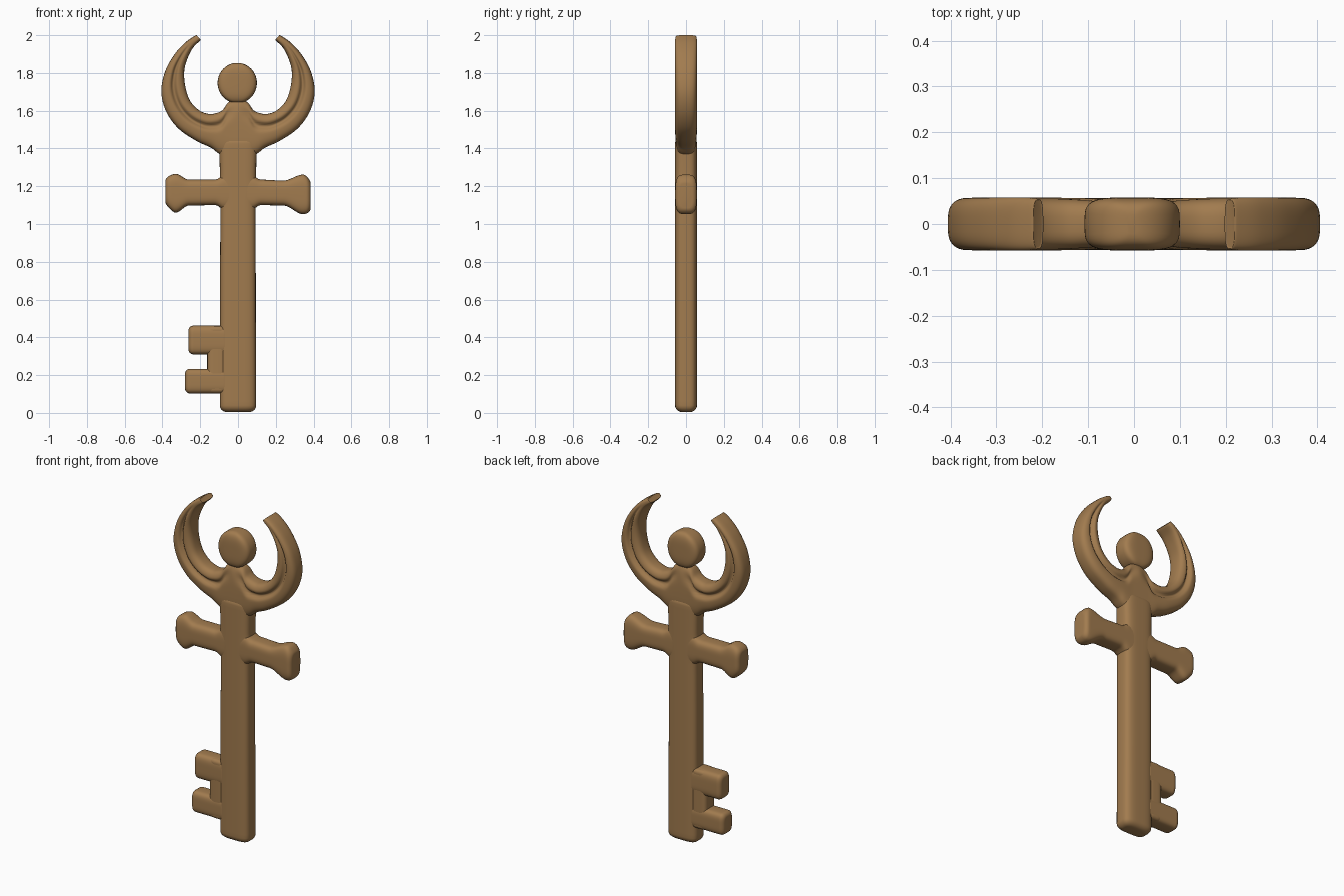
import bpy, bmesh, math
from mathutils import Vector

if "Cube" in bpy.data.objects:
    bpy.data.objects.remove(bpy.data.objects["Cube"])

mat = bpy.data.materials.new("aged bronze")
mat.diffuse_color = (0.36, 0.20, 0.078, 1)
mat.use_nodes = True
mat.node_tree.nodes["Principled BSDF"].inputs["Base Color"].default_value = mat.diffuse_color
DEPTH = 0.058
N = 28  # samples across each section


def spline(pts, t):
    """Catmull-Rom through equal-length tuples, t in 0..1."""
    f = t * (len(pts) - 1)
    i = min(int(f), len(pts) - 2)
    f -= i
    last = len(pts) - 1
    p0, p1, p2, p3 = (Vector(pts[max(0, min(last, i + k))]) for k in (-1, 0, 1, 2))
    return p1 + 0.5 * f * (p2 - p0 + f * (2 * p0 - 5 * p1 + 4 * p2 - p3
                                         + f * (3 * (p1 - p2) + p3 - p0)))


def loft(name, sections, power):
    """Skin rounded sections (ax, az, bx, bz, depth, groove position, groove strength)."""
    bm = bmesh.new()
    rings = []
    for ax, az, bx, bz, d, gu, gs in sections:
        us = [0.5 - 0.5 * math.cos(math.pi * i / N) for i in range(N + 1)]
        ring = []
        for side, seq in ((-1, us), (1, us[-2:0:-1])):
            for u in seq:
                y = d * max(0, 1 - abs(2 * u - 1) ** power) ** (1 / power)
                y *= 1 - gs * math.exp(-((u - gu) / 0.09) ** 2)
                ring.append(bm.verts.new((ax + (bx - ax) * u, side * y, az + (bz - az) * u)))
        rings.append(ring)
    m = len(rings[0])
    for a, b in zip(rings, rings[1:]):
        for i in range(m):
            j = (i + 1) % m
            bm.faces.new((a[i], a[j], b[j], b[i]))
    bm.faces.new(rings[0])
    bm.faces.new(rings[-1])
    bmesh.ops.recalc_face_normals(bm, faces=bm.faces)
    for f in bm.faces:
        f.smooth = True
    me = bpy.data.meshes.new(name)
    bm.to_mesh(me)
    bm.free()
    me.materials.append(mat)
    ob = bpy.data.objects.new(name, me)
    bpy.context.collection.objects.link(ob)
    return ob


def bar(name, stations, upright=False, r=0.03, power=4, depth=DEPTH):
    """Straight bar with rounded ends; stations are (position, low edge, high edge)."""
    t0, t1 = stations[0][0], stations[-1][0]
    ends = [r * (1 - math.cos(math.pi / 2 * k / 6)) for k in range(6)]
    mids = [r + (t1 - t0 - 2 * r) * k / 60 for k in range(61)]
    out = []
    for s in ends + mids + [t1 - t0 - e for e in reversed(ends)]:
        t = t0 + s
        for a, b in zip(stations, stations[1:]):
            if t <= b[0] + 1e-9:
                break
        f = (t - a[0]) / (b[0] - a[0])
        f = f * f * (3 - 2 * f)
        edge = max(0, r - min(s, t1 - t0 - s))
        shrink = r - math.sqrt(max(0, r * r - edge * edge))
        lo = a[1] + (b[1] - a[1]) * f + shrink
        hi = a[2] + (b[2] - a[2]) * f - shrink
        ends_xz = (lo, t, hi, t) if upright else (t, lo, t, hi)
        out.append((*ends_xz, depth - shrink, 0, 0))
    return loft(name, out, power)


# Shaft
bar("shaft", [(0.005, -0.096, 0.096), (0.7, -0.095, 0.094), (1.10, -0.093, 0.093),
              (1.17, -0.108, 0.108), (1.25, -0.096, 0.096), (1.46, -0.10, 0.10)],
    upright=True, r=0.035, power=3.6)

# Crossbar with flared ends
bar("crossbar", [(-0.385, 1.095, 1.25), (-0.33, 1.06, 1.266), (-0.26, 1.098, 1.235),
                 (-0.12, 1.10, 1.235), (-0.07, 1.075, 1.26), (0.07, 1.075, 1.26),
                 (0.12, 1.10, 1.235), (0.24, 1.098, 1.23), (0.345, 1.052, 1.262),
                 (0.385, 1.06, 1.24)], r=0.025, power=3.6, depth=0.057)

# Key bit: web and two teeth
bar("bit_web", [(0.105, -0.163, -0.06), (0.46, -0.163, -0.06)], upright=True, r=0.02, depth=0.05)
bar("upper_tooth", [(-0.262, 0.31, 0.462), (-0.05, 0.31, 0.462)], r=0.025, depth=0.052)
bar("lower_tooth", [(-0.28, 0.103, 0.233), (-0.05, 0.103, 0.233)], r=0.025, depth=0.052)

# Crescent: outer edge, inner edge, depth, groove position and strength
half = [
    (0.000, 1.340, 0.000, 1.665, 0.055, 0.80, 0.0),
    (0.060, 1.350, 0.050, 1.645, 0.055, 0.78, 0.2),
    (0.105, 1.375, 0.080, 1.605, 0.056, 0.68, 0.35),
    (0.145, 1.405, 0.112, 1.588, 0.057, 0.62, 0.4),
    (0.220, 1.440, 0.155, 1.583, 0.058, 0.58, 0.4),
    (0.315, 1.505, 0.207, 1.603, 0.058, 0.56, 0.4),
    (0.380, 1.595, 0.255, 1.655, 0.058, 0.54, 0.4),
    (0.406, 1.700, 0.280, 1.735, 0.058, 0.52, 0.4),
    (0.385, 1.810, 0.284, 1.815, 0.058, 0.52, 0.35),
    (0.335, 1.900, 0.266, 1.880, 0.058, 0.52, 0.15),
    (0.278, 1.962, 0.237, 1.935, 0.058, 0.52, 0.0),
    (0.226, 1.998, 0.200, 1.972, 0.056, 0.52, 0.0),
    (0.219, 1.998, 0.202, 1.981, 0.050, 0.52, 0.0),
]
path = [(-s[0], s[1], -s[2], *s[3:]) for s in half[:0:-1]] + half
steps = 6 * (len(path) - 1)
loft("crescent", [spline(path, k / steps) for k in range(steps + 1)], 3.2)

# Flattened round knob between the horns
knob = []
for k in range(1, 32):
    s = -math.cos(math.pi * k / 32)
    w = 0.104 * math.sqrt(1 - s * s)
    z = 1.747 + 0.107 * s
    knob.append((-0.004 - w, z, -0.004 + w, z, DEPTH * (1 - s ** 4) ** 0.25, 0, 0))
loft("knob", knob, 4)
